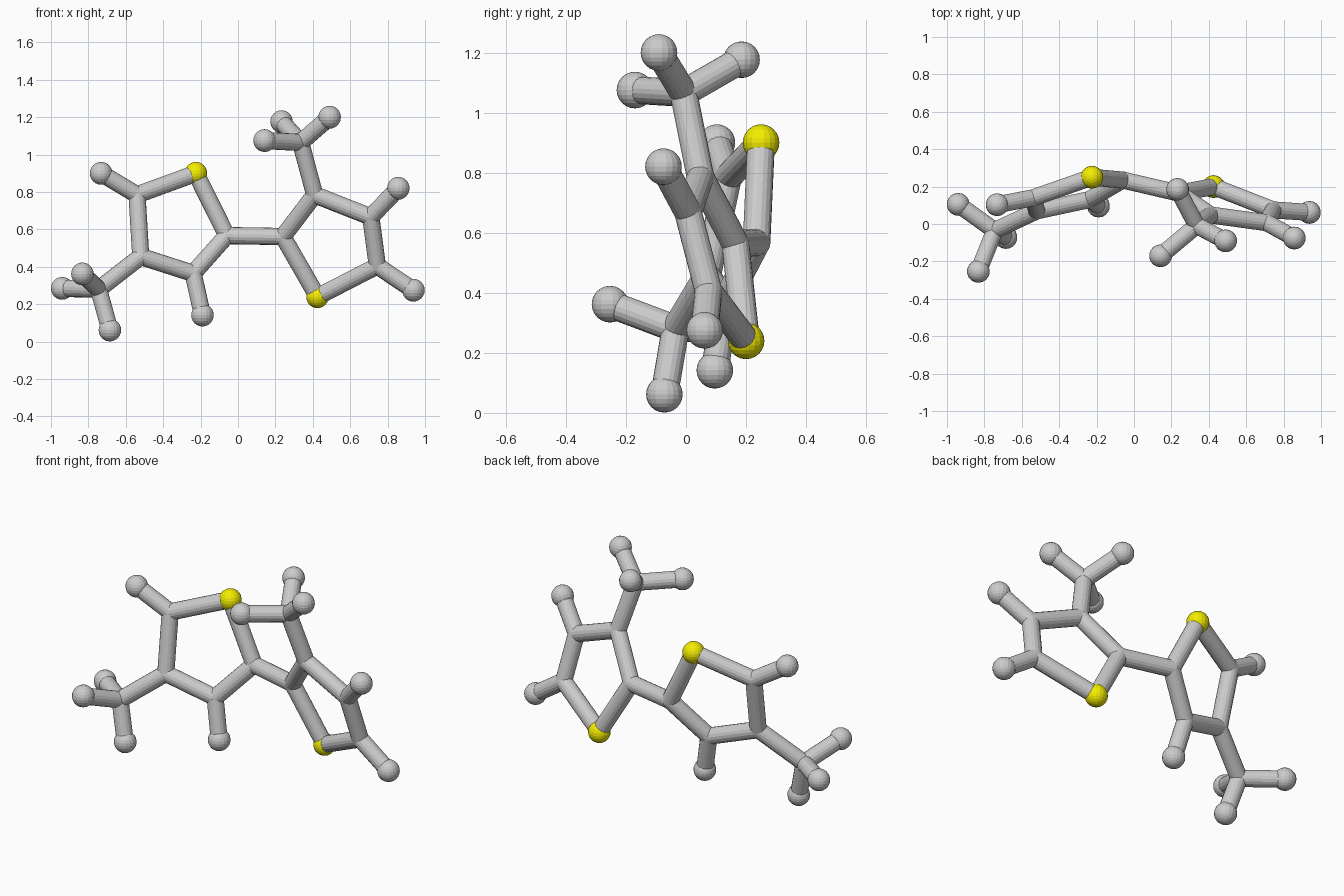
import bpy
from mathutils import Vector

if "Cube" in bpy.data.objects:
    bpy.data.objects.remove(bpy.data.objects["Cube"])

BOND_R, BALL_R = 0.046, 0.061

# Ring and side-branch joints
joints = {
    "left_hub": (-0.06, 0.235, 0.567), "left_top": (-0.54, 0.14, 0.785),
    "left_outer": (-0.52, 0.07, 0.455), "left_bottom": (-0.24, 0.13, 0.365),
    "left_branch": (-0.745, -0.035, 0.28),
    "right_hub": (0.24, 0.165, 0.562), "right_top": (0.41, 0.048, 0.785),
    "right_outer": (0.71, 0.007, 0.667), "right_bottom": (0.745, 0.075, 0.405),
    "right_branch": (0.335, -0.008, 1.065),
}
# Yellow ring balls
yellow = {"left_yellow": (-0.225, 0.25, 0.90), "right_yellow": (0.425, 0.2, 0.24)}
# Grey end balls, grouped by the joint they hang from
ends = {
    "left_top": [(-0.732, 0.103, 0.90)],
    "left_bottom": [(-0.19, 0.096, 0.142)],
    "left_branch": [(-0.94, 0.105, 0.285), (-0.832, -0.253, 0.362), (-0.685, -0.072, 0.062)],
    "right_outer": [(0.857, -0.075, 0.82)],
    "right_bottom": [(0.938, 0.062, 0.275)],
    "right_branch": [(0.49, -0.09, 1.20), (0.142, -0.17, 1.075), (0.233, 0.185, 1.176)],
}
mat = bpy.data.materials.new("yellow")
mat.diffuse_color = (0.9, 0.85, 0.0, 1)
mat.use_nodes = True
mat.node_tree.nodes["Principled BSDF"].inputs["Base Color"].default_value = mat.diffuse_color


def ball(name, p, r):
    bpy.ops.mesh.primitive_uv_sphere_add(segments=18, ring_count=12, radius=r, location=p)
    bpy.context.object.name = name
    return bpy.context.object


def rod(name, a, b):
    a, b = Vector(a), Vector(b)
    bpy.ops.mesh.primitive_cylinder_add(vertices=18, radius=BOND_R, depth=(b - a).length,
                                        location=(a + b) / 2)
    o = bpy.context.object
    o.name = name
    o.rotation_euler = (b - a).to_track_quat('Z', 'Y').to_euler()


# Balls
for n, p in joints.items():
    ball(n + "_joint", p, BOND_R)
for n, p in yellow.items():
    ball(n + "_ball", p, BALL_R).data.materials.append(mat)
for n, pts in ends.items():
    for p in pts:
        ball(n + "_end_ball", p, BALL_R)
        rod(n + "_end_rod", joints[n], p)

# Five-sided rings, side branches and the bridge between the rings
nodes = {**joints, **yellow}
loops = [["left_hub", "left_yellow", "left_top", "left_outer", "left_bottom"],
         ["right_hub", "right_top", "right_outer", "right_bottom", "right_yellow"]]
links = [(l[i], l[(i + 1) % 5]) for l in loops for i in range(5)]
links += [("left_outer", "left_branch"), ("right_top", "right_branch"), ("left_hub", "right_hub")]
for a, b in links:
    rod(a + "_rod", nodes[a], nodes[b])
